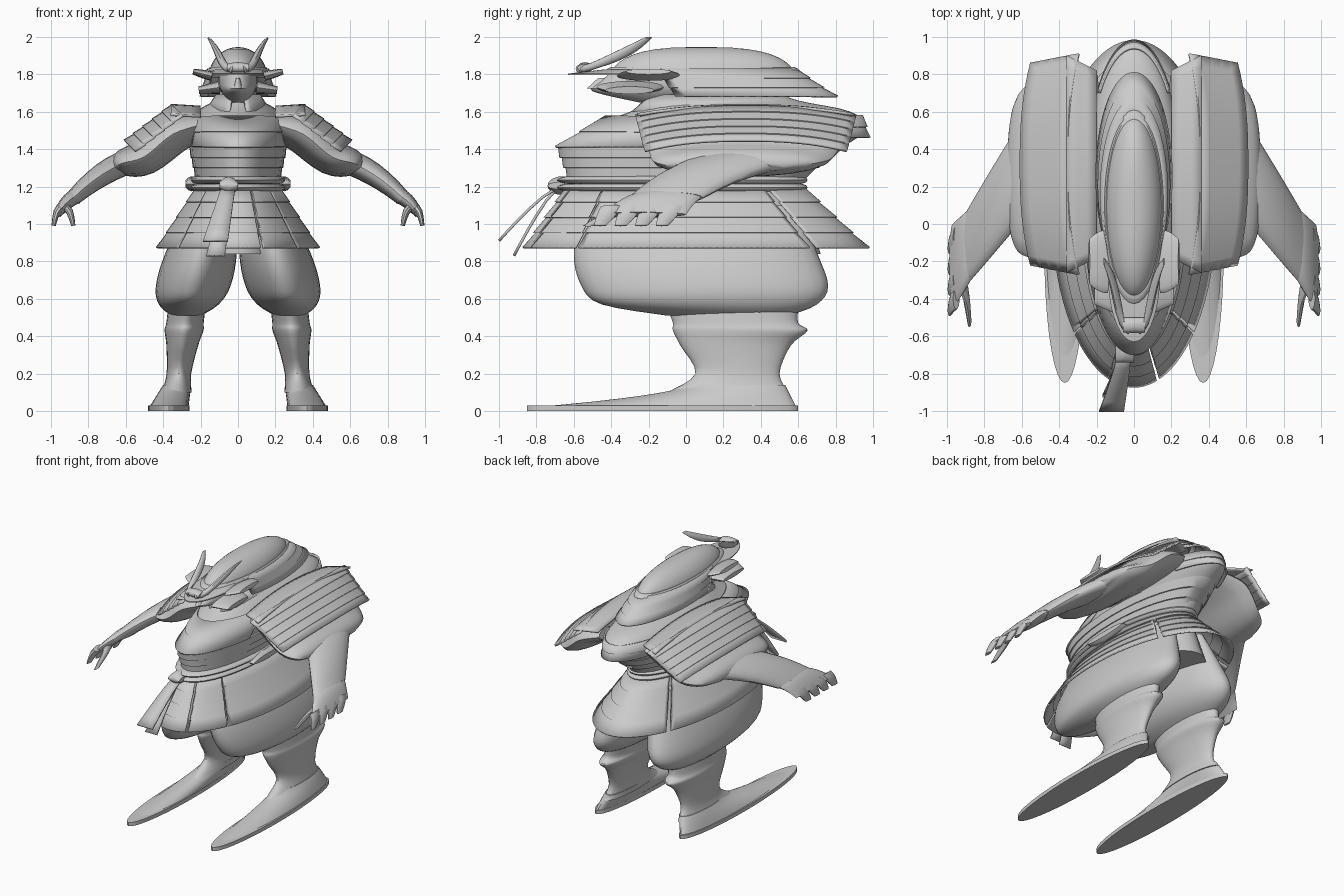
import bpy, math
from mathutils import Vector

cube = bpy.data.objects.get("Cube")
if cube:
    bpy.data.objects.remove(cube)

grey = bpy.data.materials.new("plain_grey")
grey.use_nodes = True
shade = (0.6, 0.6, 0.6, 1)
grey.diffuse_color = shade
grey.node_tree.nodes["Principled BSDF"].inputs["Base Color"].default_value = shade


def steps(count):
    """Even fractions from nought to one."""
    return [i / count for i in range(count + 1)]


def skin(name, sections, closed=True, mirror=False, thickness=0):
    """Join sections of equal length into one smooth surface."""
    size = len(sections[0])
    points = [point for section in sections for point in section]
    faces = []
    for row in range(len(sections) - 1):
        start, above = row * size, (row + 1) * size
        for column in range(size if closed else size - 1):
            after = (column + 1) % size
            faces.append((start + column, start + after, above + after, above + column))
    if closed:
        faces.append(tuple(reversed(range(size))))
        faces.append(tuple(range(len(points) - size, len(points))))
    mesh = bpy.data.meshes.new(name)
    mesh.from_pydata(points, [], faces)
    mesh.materials.append(grey)
    part = bpy.data.objects.new(name, mesh)
    bpy.context.collection.objects.link(part)
    bpy.ops.object.select_all(action='DESELECT')
    part.select_set(True)
    bpy.context.view_layer.objects.active = part
    bpy.ops.object.mode_set(mode='EDIT')
    bpy.ops.mesh.select_all(action='SELECT')
    bpy.ops.mesh.normals_make_consistent(inside=False)
    bpy.ops.object.mode_set(mode='OBJECT')
    bpy.ops.object.shade_smooth_by_angle(angle=math.radians(40))
    if thickness:
        solid = part.modifiers.new("thickness", 'SOLIDIFY')
        solid.thickness, solid.offset = thickness, 0
    if mirror:
        part.modifiers.new("mirror", 'MIRROR')


def smooth(rows, count=4):
    """Fill in rows along a smooth curve through the given ones."""
    filled = []
    for i in range(len(rows) - 1):
        before, after = rows[max(i - 1, 0)], rows[min(i + 2, len(rows) - 1)]
        for t in steps(count)[:-1]:
            filled.append([b + t / 2 * (c - a + t * (2 * a - 5 * b + 4 * c - d + t * (3 * b - a - 3 * c + d)))
                           for a, b, c, d in zip(before, rows[i], rows[i + 1], after)])
    return filled + [rows[-1]]


def oval(z, width, front, back, x=0, start=0, end=360, count=36):
    """Level oval or part of one; the angle is measured from the front to the left."""
    middle, depth = (front + back) / 2, (back - front) / 2
    angles = [math.radians(start + (end - start) * t) for t in steps(count)]
    if end - start == 360:
        angles.pop()
    return [Vector((x + width * math.sin(a), middle - depth * math.cos(a), z)) for a in angles]


def loft(name, rows, centre=lambda z: 0, mirror=False):
    """Stack of ovals whose sideways position depends on height."""
    skin(name, [oval(*row, x=centre(row[0])) for row in rows], mirror=mirror)


def lames(top, bottom, count, lip=0.006):
    """Overlapping rows of armour between two ovals."""
    rows = []
    for i in range(count):
        for t, out in ((i / count, 0), ((i + .97) / count, lip)):
            z, width, front, back = (p + (q - p) * t for p, q in zip(top, bottom))
            rows.append((z, width + out, front - 2 * out, back + 2 * out))
    return rows


def band(name, rows, start, end, mirror=False):
    sections = [oval(*row, start=start, end=end) for row in rows]
    skin(name, sections, closed=end - start == 360, mirror=mirror, thickness=.012)


def limb(name, path, mirror=True, sides=20):
    """Tube through rows of x, z, radius, middle y and half depth."""
    sections = []
    for i, (x, z, radius, y, depth) in enumerate(path):
        before, after = path[max(i - 1, 0)], path[min(i + 1, len(path) - 1)]
        across = Vector((before[1] - after[1], 0, after[0] - before[0])).normalized()
        angles = [math.tau * j / sides for j in range(sides)]
        sections.append([Vector((x, y + depth * math.sin(a), z)) + across * radius * math.cos(a)
                         for a in angles])
    skin(name, sections, mirror=mirror)


# Long feet
skin("sole", [oval(z, .11, -.85, .6, x=.37) for z in (0, .03)], mirror=True)
skin("foot", [oval(.02 + .12 * t, .105 - .03 * t, -.82 * (1 - t) ** 1.7, .59 - .06 * t, x=.37 - .045 * t)
              for t in steps(8)], mirror=True)

# Wrapped calves and baggy trousers
loft("calf", smooth([(.1, .08, -.1, .55), (.2, .066, .05, .5), (.35, .085, -.03, .56), (.43, .104, -.07, .65),
                     (.47, .1, -.07, .6), (.55, .1, -.1, .6)]),
     lambda z: .34 - .12 * z, mirror=True)
loft("trouser_leg", smooth([(.51, .08, -.1, .55), (.57, .16, -.45, .7), (.67, .2, -.56, .76),
                            (.85, .19, -.6, .7), (1.1, .12, -.55, .6)]),
     lambda z: .4 - .24 * z, mirror=True)
loft("hips", [(.84, .3, -.6, .72), (1.2, .2, -.6, .6)])

# Skirt of separate strip panels
skirt = lames((1.2, .215, -.63, .62), (.87, .43, -.86, .97), 4)
band("front_skirt_panel", skirt, -18, 16)
band("front_side_skirt_panel", skirt, 18, 46, mirror=True)
band("side_skirt_panel", skirt, 47, 131, mirror=True)
band("back_skirt_panel", skirt, 134, 226)

# Twisted sash: two rolls, side knots and hanging ends
for name, level in (("lower_sash_roll", 1.195), ("upper_sash_roll", 1.235)):
    rolls = [(math.sin(a), math.cos(a)) for a in (math.pi * (t - .5) for t in steps(6))]
    loft(name, [(level + .022 * s, .22 + .04 * c, -.6 - .09 * c, .6 + .05 * c) for s, c in rolls])
limb("sash_side_knot", [(.22 + .06 * t, 1.215, .02 + .02 * math.sin(math.pi * t), 0, .2) for t in steps(4)])
limb("sash_front_knot", [(.1 * t - .1, 1.205, .02 + .03 * math.sin(math.pi * t), -.66, .08) for t in steps(4)],
     mirror=False)


def sash_end(name, reach, drop, half_width):
    skin(name, [[Vector((side * half_width * (.6 + t / 2) - .05 - .07 * t, -.68 - reach * t ** .8, 1.2 - drop * t))
                 for side in (-1, 0, 1)] for t in steps(5)], closed=False, thickness=.015)


sash_end("long_sash_end", .24, .37, .045)
sash_end("short_sash_end", .32, .29, .06)

# Body, breastplate, back plate and collar
loft("torso", smooth([(1.18, .2, -.58, .58), (1.36, .235, -.62, .76), (1.5, .26, -.55, .96),
                      (1.6, .22, -.3, .88), (1.66, .13, -.2, .6), (1.72, .09, -.15, .45)]))
band("lower_breastplate", lames((1.41, .255, -.68, .84), (1.25, .22, -.62, .62), 3), 0, 360)
band("upper_breastplate", lames((1.575, .24, -.43, .95), (1.41, .26, -.69, .84), 2), -68, 68)
band("back_plate", lames((1.58, .24, -.4, .94), (1.46, .25, -.6, .97), 2), 130, 230)
band("collar", [(1.6, .17, -.3, .62), (1.69, .115, -.2, .52)], 15, 345)

# Sleeves, forearms and hands
limb("sleeve", smooth([(.2, 1.53, .08, .33, .48), (.35, 1.48, .11, .32, .52), (.5, 1.36, .1, .3, .49),
                       (.62, 1.325, .07, .27, .42), (.66, 1.3, .03, .25, .28)]))
limb("forearm", [(.57 + .31 * t, 1.34 - .1 * t - .1 * t * t, .068 - .026 * t * t, .33 - .44 * t, .28 - .08 * t)
                 for t in steps(6)])
limb("hand", [(.86 + .11 * t, 1.15 - .1 * t ** 1.5, .042 - .02 * t * t, -.09 - .14 * t, .19 + .04 * t)
              for t in steps(5)])


def finger(name, x, bend, y, drift):
    limb(name, [(x + bend * math.sqrt(t), 1.09 - .1 * t, .022 - .011 * t, y - drift * t, .058 - .025 * t * t)
                for t in steps(4)], sides=10)


for i in range(4):
    finger("finger", .95, .036, .11 * i - .4, .06)
finger("thumb", .92, -.04, -.32, .2)

# Curved shoulder guards of five overlapping strips, with a strap on top
outward = Vector((.7, 0, .7))
inner, outer = Vector((.35, .32, 1.635)), Vector((.605, .32, 1.44))
spread = [2 * t - 1 for t in steps(20)]
guard = []
for i in range(5):
    for t, lift in ((i / 5, 0), ((i + .97) / 5, .006)):
        middle = inner.lerp(outer, t) + outward * lift
        guard.append([middle + Vector((0, (.59 - .05 * t) * u, 0)) - outward * .08 * abs(u) ** 2.5 for u in spread])
skin("shoulder_guard", guard, closed=False, mirror=True, thickness=.014)
skin("shoulder_strap", [[Vector((.2 + .16 * t, .32 + (.5 + .08 * t) * u, 1.625 + .01 * t - .05 * u * u))
                         for u in spread] for t in steps(3)], closed=False, mirror=True, thickness=.015)

# Masked head
loft("masked_face", smooth([(1.65, .05, -.25, .25), (1.71, .092, -.5, .38), (1.76, .105, -.46, .4),
                            (1.81, .1, -.4, .4)]))
loft("mask_nose", [(1.725, .025, -.53, -.4), (1.78, .01, -.47, -.4)])

# Helmet bowl as a flattened dome, with peak, rim and neck guard
dome = [(math.sin(a), math.cos(a)) for a in (math.pi / 2 * t * .97 for t in steps(9))]
loft("helmet_bowl", [(1.79 + .156 * s, .155 * c, .08 - .48 * c ** .7, .08 + .5 * c ** .7) for s, c in dome])
loft("helmet_peak", [(1.796, .14, -.63, .1), (1.804, .14, -.63, .1), (1.825, .13, -.45, .1)])
loft("helmet_rim", smooth([(1.8, .15, -.4, .6), (1.82, .162, -.43, .61), (1.84, .15, -.4, .58)]))
band("neck_guard", lames((1.83, .16, -.35, .58), (1.68, .195, -.28, .8), 3), 55, 305)
limb("helmet_wing", [(.14 + .1 * t, 1.79 + .025 * t, .025 - .01 * t * t, -.2, .17 - .05 * t * t) for t in steps(4)])
limb("cheek_guard", [(.1 + .11 * t, 1.73 - .015 * t, .035 - .015 * t, -.3, .18 - .05 * t) for t in steps(4)])

# Forehead crest with two horns
limb("crest_plate", [(.12 * t - .06, 1.835, .02 + .01 * math.sin(math.pi * t), -.54, .04) for t in steps(4)],
     mirror=False)
limb("horn", [(.03 + .09 * math.sqrt(t) + .04 * t ** 4, 1.83 + .167 * t ** 1.5, .021 - .016 * t ** 4,
               .37 * t - .57, .02 + .04 * math.sin(math.pi * t)) for t in steps(10)], sides=12)
